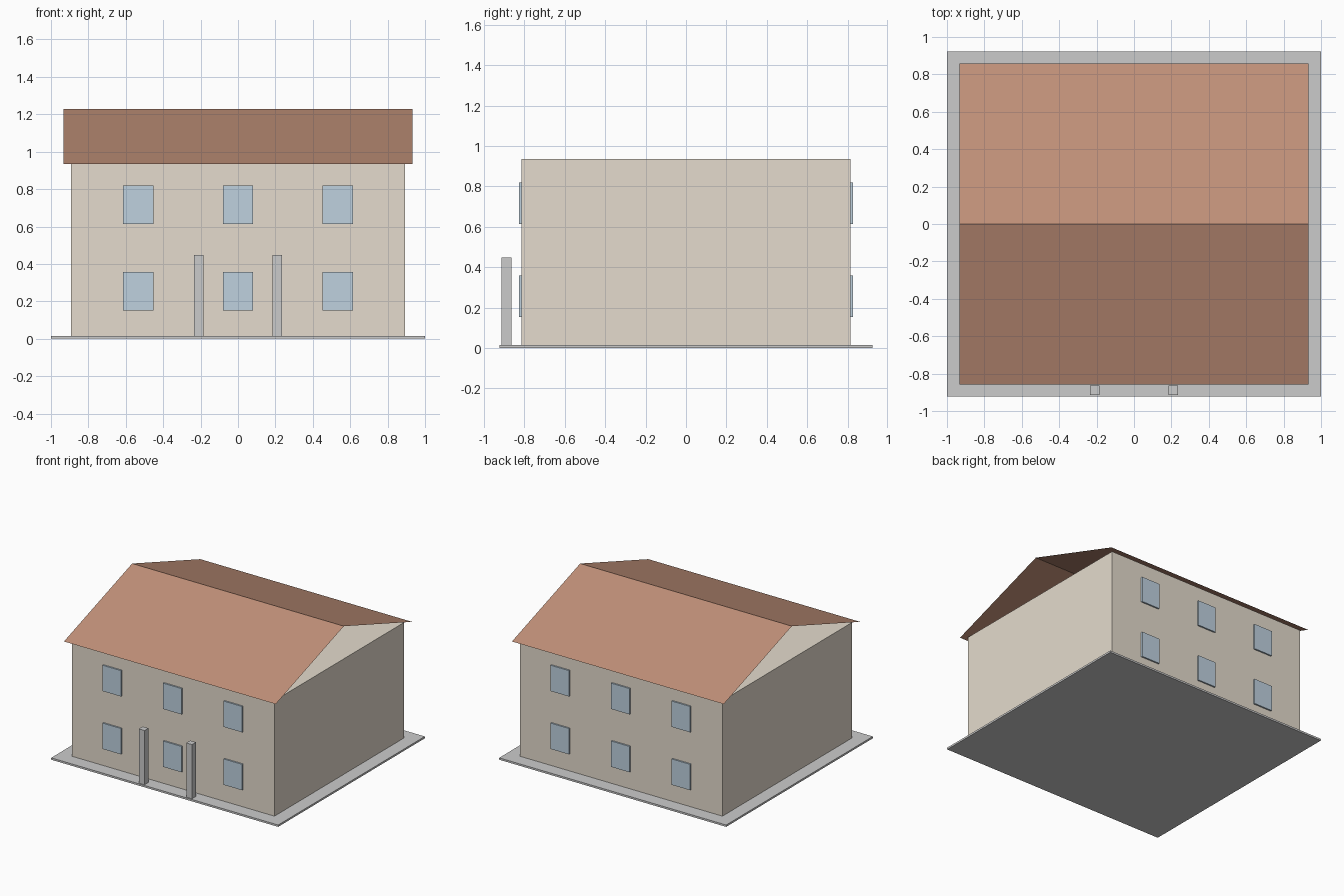
import bpy

if "Cube" in bpy.data.objects:
    bpy.data.objects.remove(bpy.data.objects["Cube"])


def material(name, rgb):
    m = bpy.data.materials.new(name)
    m.diffuse_color = (*rgb, 1)
    m.use_nodes = True
    m.node_tree.nodes["Principled BSDF"].inputs["Base Color"].default_value = m.diffuse_color
    return m


plaster = material("plaster", (0.78, 0.71, 0.61))
tile = material("roof_tile", (0.53, 0.28, 0.19))
glass = material("glass", (0.52, 0.64, 0.74))


def box(name, lo, hi, mat=None):
    bpy.ops.mesh.primitive_cube_add(
        size=1, location=[(a + b) / 2 for a, b in zip(lo, hi)])
    ob = bpy.context.object
    ob.name = name
    ob.scale = [b - a for a, b in zip(lo, hi)]
    bpy.ops.object.transform_apply(location=False, rotation=False, scale=True)
    if mat:
        ob.data.materials.append(mat)
    return ob


SLAB = 0.015
EAVE = 0.935

# Ground slab and plain walls
box("base_slab", (-1, -0.923, 0), (1, 0.923, SLAB))
box("walls", (-0.892, -0.815, SLAB), (0.892, 0.815, EAVE), plaster)

# Thin open-ended roof: two sloping sheets meeting at the ridge
profile = [(-0.858, EAVE), (0, 1.228), (0.858, EAVE)]
verts = [(x, y, z) for y, z in profile for x in (-0.933, 0.933)]
mesh = bpy.data.meshes.new("roof")
mesh.from_pydata(verts, [], [(0, 1, 3, 2), (2, 3, 5, 4)])
mesh.materials.append(tile)
bpy.context.collection.objects.link(bpy.data.objects.new("roof", mesh))

# Windows: three columns, two storeys, front and back
for side, y in (("front", -0.815), ("back", 0.815)):
    for storey, z in (("lower", 0.255), ("upper", 0.716)):
        for place, x in (("left", -0.534), ("middle", 0), ("right", 0.534)):
            box(f"{side}_{storey}_{place}_window",
                (x - 0.081, y - 0.012, z - 0.103),
                (x + 0.081, y + 0.012, z + 0.103), glass)

# Pair of free-standing entrance posts
for place, x in (("left", -0.209), ("right", 0.209)):
    box(f"{place}_entrance_post",
        (x - 0.025, -0.914, SLAB), (x + 0.025, -0.864, 0.447))
